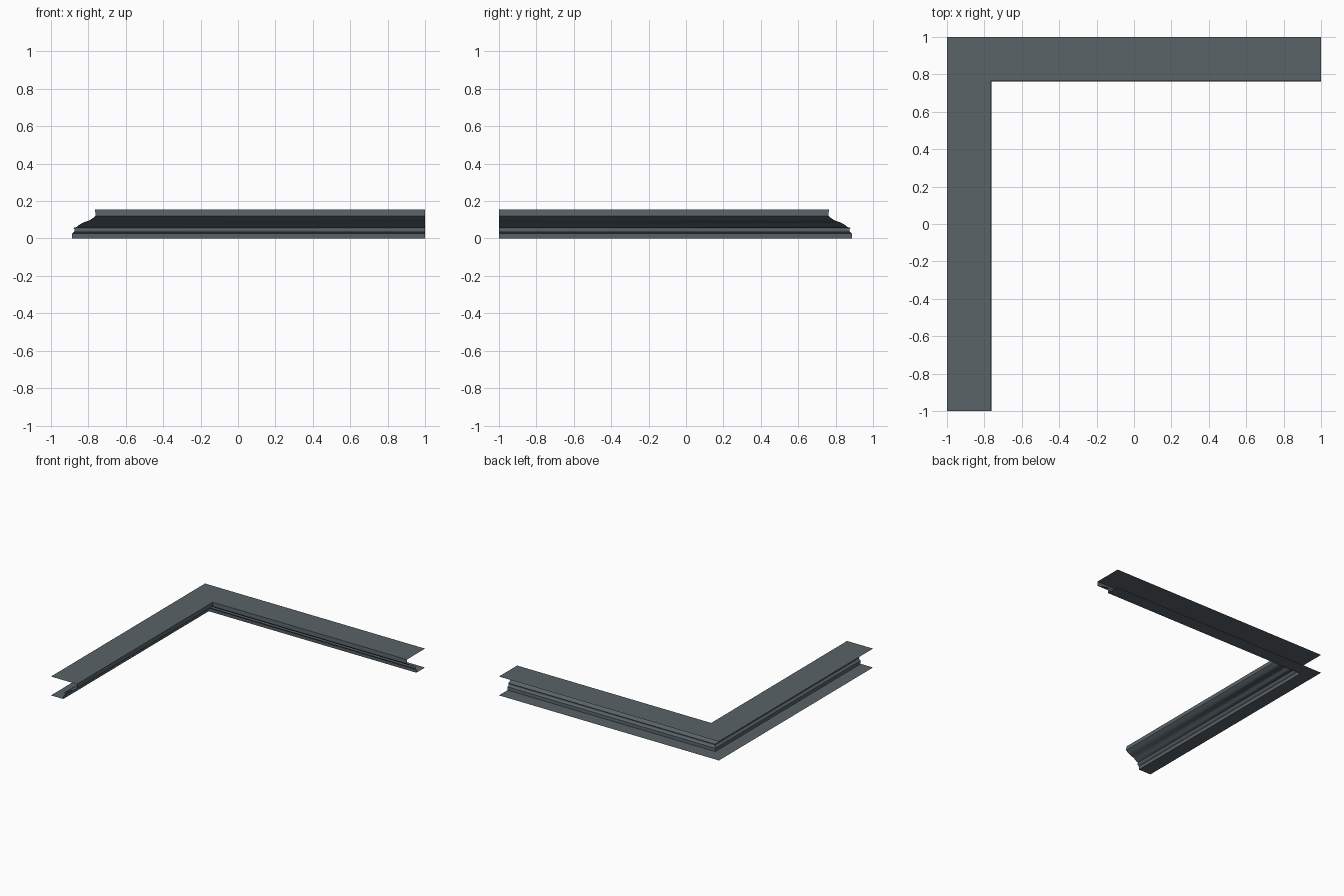
import bpy, bmesh, math

if "Cube" in bpy.data.objects:
    bpy.data.objects.remove(bpy.data.objects["Cube"])

slate = bpy.data.materials.new("slate_grey")
slate.diffuse_color = (0.10, 0.125, 0.14, 1)
slate.use_nodes = True
slate.node_tree.nodes["Principled BSDF"].inputs["Base Color"].default_value = slate.diffuse_color


def arc(cx, cz, r, a0, a1, n):
    return [(cx + r * math.cos(math.radians(a0 + (a1 - a0) * i / n)),
             cz + r * math.sin(math.radians(a0 + (a1 - a0) * i / n))) for i in range(n + 1)]


# cornice profile: (distance from wall, height), open at the wall side
profile = [(0, 0), (0.112, 0), (0.113, 0.027), (0.118, 0.031)]
profile += arc(0.114, 0.044, 0.013, -55, 60, 6)       # small bead
profile += [(0.125, 0.058), (0.136, 0.061)]
n = 8
for i in range(1, n + 1):                             # shallow cyma slope
    t = i / n
    profile.append((0.136 + 0.099 * t,
                    0.061 + 0.057 * t + 0.004 * math.sin(2 * math.pi * t)))
profile += [(0.238, 0.121), (0.236, 0.155), (0, 0.155)]   # fascia and top plate

# sweep the profile along the two walls with a mitred corner
bm = bmesh.new()
rows = []
for d, z in profile:
    rows.append([bm.verts.new(p) for p in ((-1 + d, -1, z), (-1 + d, 1 - d, z), (1, 1 - d, z))])
for a, b in zip(rows, rows[1:]):
    for k in range(2):
        bm.faces.new((a[k], b[k], b[k + 1], a[k + 1]))
bm.normal_update()
top = max(bm.faces, key=lambda f: f.calc_center_median().z)
if top.normal.z < 0:
    bmesh.ops.reverse_faces(bm, faces=bm.faces[:])
mesh = bpy.data.meshes.new("cornice_corner")
bm.to_mesh(mesh)
bm.free()
mesh.materials.append(slate)
obj = bpy.data.objects.new("cornice_corner", mesh)
bpy.context.collection.objects.link(obj)
bpy.context.view_layer.objects.active = obj
obj.select_set(True)
bpy.ops.object.shade_smooth_by_angle(angle=math.radians(30))
